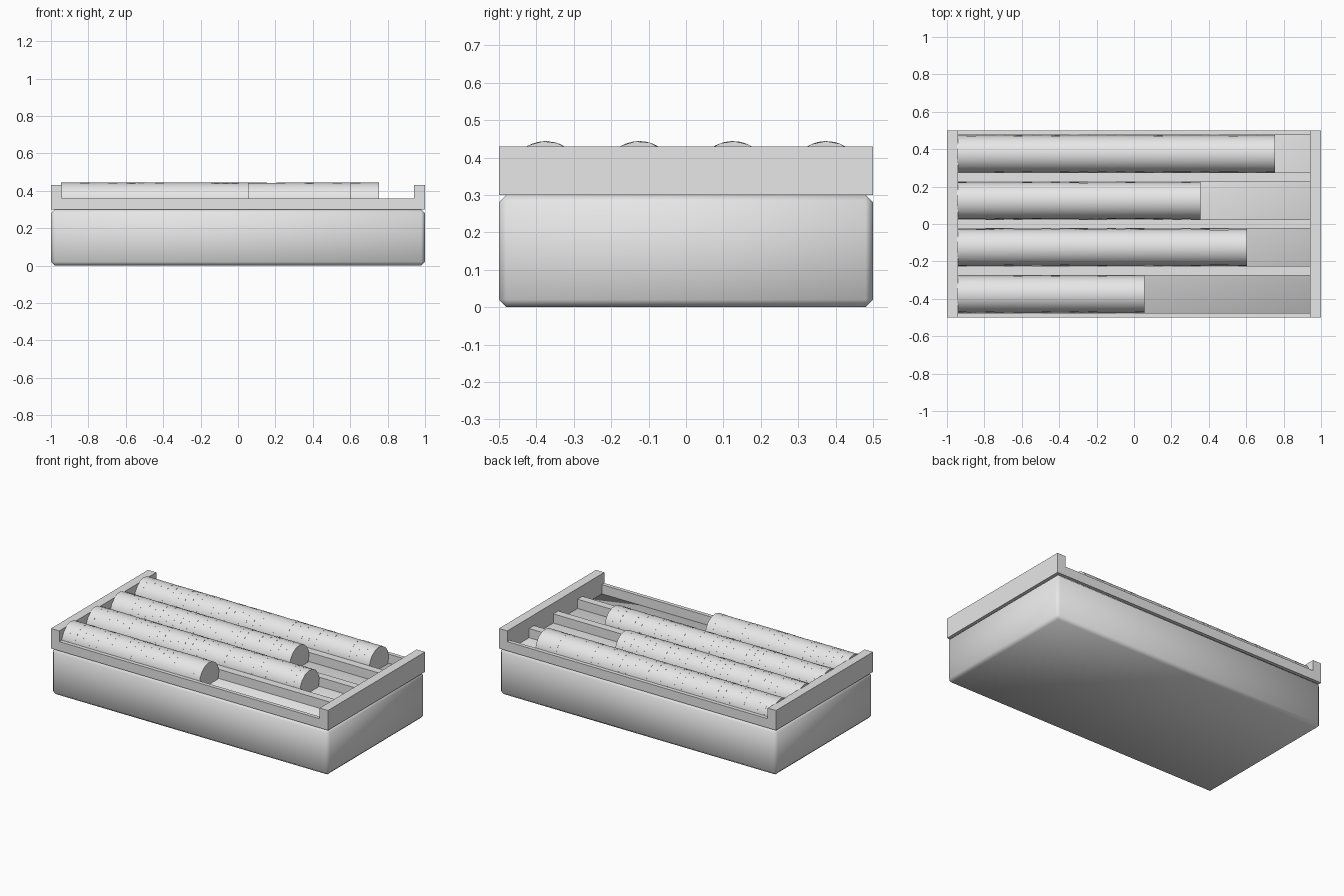
import bpy, bmesh, math, random
from mathutils import Matrix, Vector

if "Cube" in bpy.data.objects:
    bpy.data.objects.remove(bpy.data.objects["Cube"])

random.seed(4)

grey = bpy.data.materials.new("plain_grey")
grey.diffuse_color = (0.8, 0.8, 0.8, 1)
grey.use_nodes = True
grey.node_tree.nodes["Principled BSDF"].inputs["Base Color"].default_value = grey.diffuse_color


def finish(name, bm):
    mesh = bpy.data.meshes.new(name)
    bm.to_mesh(mesh)
    bm.free()
    mesh.materials.append(grey)
    obj = bpy.data.objects.new(name, mesh)
    bpy.context.collection.objects.link(obj)
    bpy.ops.object.select_all(action='DESELECT')
    obj.select_set(True)
    bpy.context.view_layer.objects.active = obj
    return obj


def add_box(bm, x0, x1, y0, y1, z0, z1):
    size = Matrix.Diagonal((x1 - x0, y1 - y0, z1 - z0, 1))
    middle = Vector(((x0 + x1) / 2, (y0 + y1) / 2, (z0 + z1) / 2))
    return bmesh.ops.create_cube(bm, size=1, matrix=Matrix.Translation(middle) @ size)


# Base block with a narrow chamfer, softly shaded across its edges
bm = bmesh.new()
add_box(bm, -1, 1, -0.5, 0.5, 0, 0.30)
bmesh.ops.bevel(bm, geom=bm.edges[:], offset=0.02, segments=1, affect='EDGES')
base = finish("base_block", bm)
bpy.ops.object.shade_smooth()

# Tall end walls of the tray
for side, x0 in (("left", -1), ("right", 0.94)):
    bm = bmesh.new()
    add_box(bm, x0, x0 + 0.06, -0.5, 0.5, 0.30, 0.43)
    finish(side + "_end_wall", bm)

# Low rails that separate the four channels
rails = [(-0.5, -0.475), (-0.275, -0.225), (-0.025, 0.025), (0.225, 0.275), (0.475, 0.5)]
for i, (y0, y1) in enumerate(rails):
    bm = bmesh.new()
    add_box(bm, -0.94, 0.94, y0, y1, 0.30, 0.36)
    finish(f"rail_{i + 1}", bm)

# Rows of stacked discs lying in the channels, each disc turned at random
THICK, RADIUS, SIDES = 0.05, 0.1, 16
rows = [(-0.375, 20), (-0.125, 31), (0.125, 26), (0.375, 34)]
lay_down = Matrix.Rotation(math.pi / 2, 4, 'Y')
for i, (y, count) in enumerate(rows):
    bm = bmesh.new()
    for k in range(count):
        place = Matrix.Translation((-0.945 + THICK * (k + 0.5), y, 0.344))
        spin = Matrix.Rotation(random.uniform(0, math.tau / SIDES), 4, 'Z')
        bmesh.ops.create_cone(bm, cap_ends=True, segments=SIDES, radius1=RADIUS,
                              radius2=RADIUS, depth=THICK,
                              matrix=place @ lay_down @ spin)
    finish(f"disc_row_{i + 1}", bm)
    bpy.ops.object.shade_smooth_by_angle(angle=math.radians(30))
